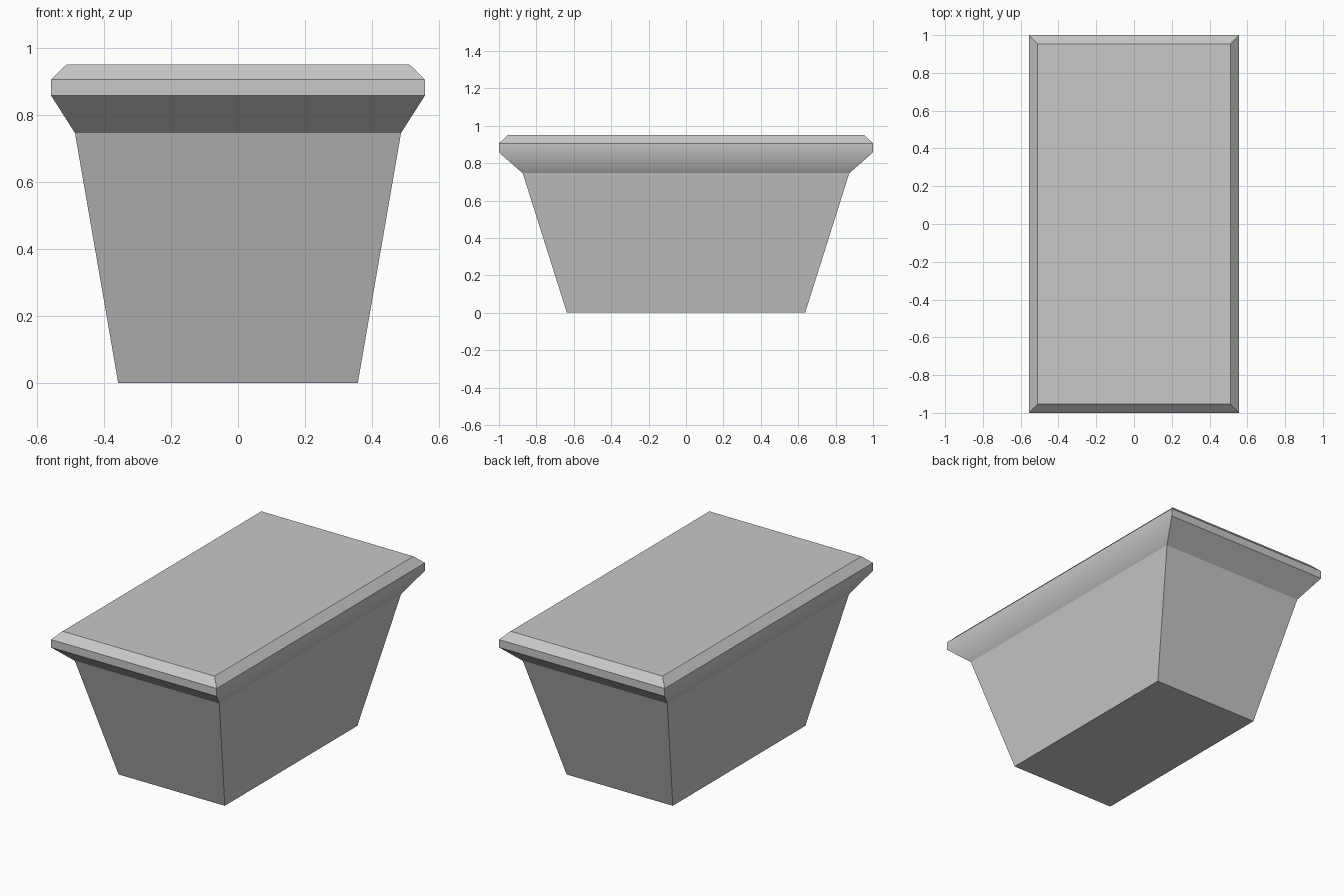
import bpy
import bmesh
import math

cube = bpy.data.objects.get("Cube")
if cube:
    bpy.data.objects.remove(cube, do_unlink=True)

grey = bpy.data.materials.new("plain grey")
grey.use_nodes = True
colour = (0.58, 0.58, 0.58, 1)
grey.diffuse_color = colour
grey.node_tree.nodes["Principled BSDF"].inputs["Base Color"].default_value = colour


def rectangular_loft(name, sections):
    """Closed solid through rectangles given as (half width, half depth, height)."""
    bm = bmesh.new()
    rings = []
    for hx, hy, z in sections:
        corners = ((-hx, -hy), (hx, -hy), (hx, hy), (-hx, hy))
        rings.append([bm.verts.new((x, y, z)) for x, y in corners])
    bm.faces.new(reversed(rings[0]))
    bm.faces.new(rings[-1])
    for low, high in zip(rings, rings[1:]):
        for i in range(4):
            j = (i + 1) % 4
            bm.faces.new((low[i], low[j], high[j], high[i]))
    mesh = bpy.data.meshes.new(name)
    bm.to_mesh(mesh)
    bm.free()
    mesh.materials.append(grey)
    obj = bpy.data.objects.new(name, mesh)
    bpy.context.collection.objects.link(obj)
    return obj


# Tapered body, flat sided
rectangular_loft("tapered_body", [(0.357, 0.637, 0), (0.486, 0.873, 0.746)])

# Rim: flared underside, upright edge, chamfered top
rim = rectangular_loft("flared_rim", [
    (0.486, 0.873, 0.746),
    (0.557, 1.0, 0.857),
    (0.557, 1.0, 0.905),
    (0.511, 0.954, 0.95),
])

# Only the shallow bend along the long sides blends smoothly
bpy.ops.object.select_all(action="DESELECT")
rim.select_set(True)
bpy.context.view_layer.objects.active = rim
bpy.ops.object.shade_smooth_by_angle(angle=math.radians(40))
